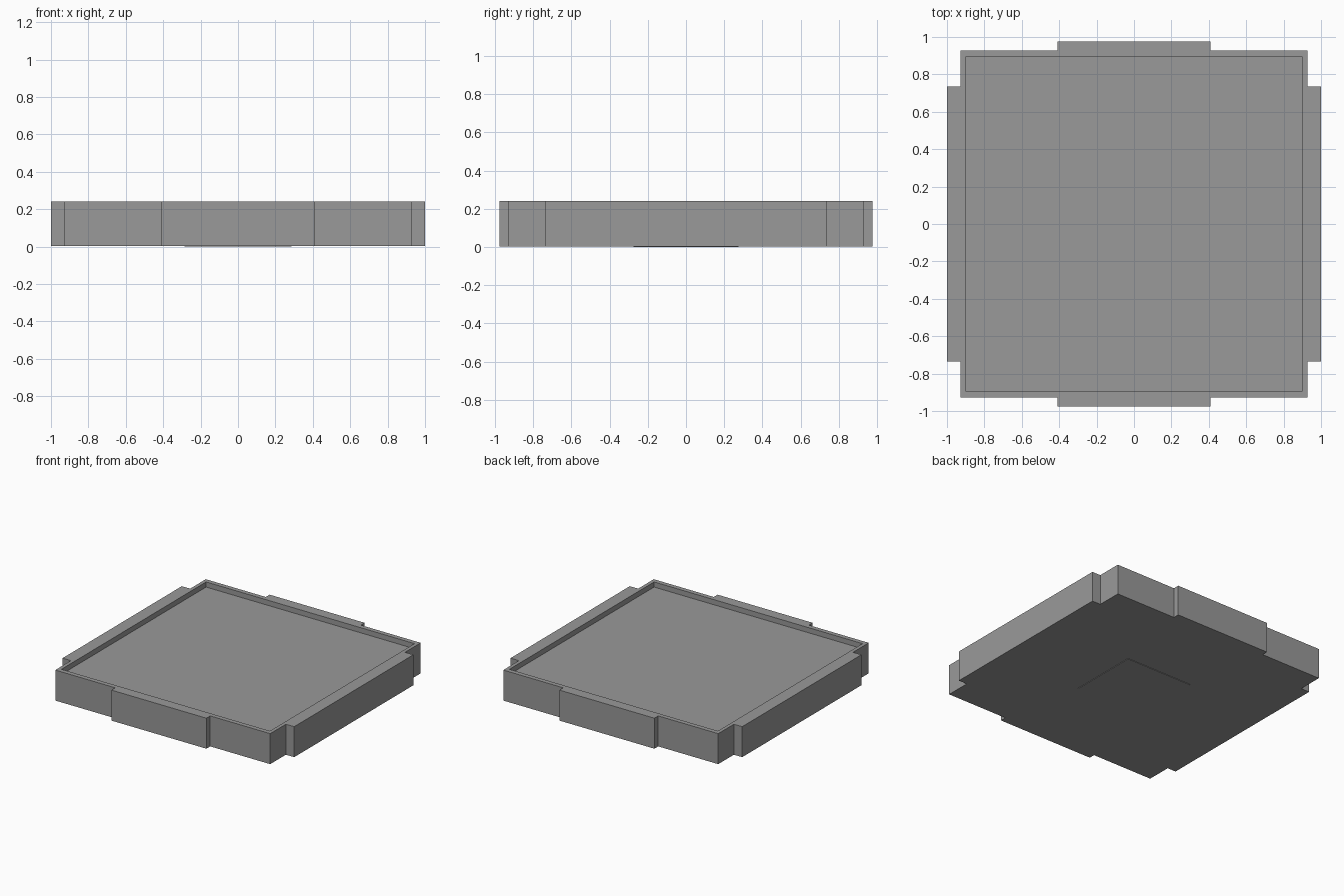
import bpy
import bmesh

if "Cube" in bpy.data.objects:
    bpy.data.objects.remove(bpy.data.objects["Cube"], do_unlink=True)

GREY = (0.32, 0.32, 0.32, 1.0)
BOTTOM, TOP, FLOOR = 0.004, 0.242, 0.202

grey = bpy.data.materials.new("plain grey")
grey.use_nodes = True
grey.diffuse_color = GREY
grey.node_tree.nodes["Principled BSDF"].inputs["Base Color"].default_value = GREY


def prism(name, outline, z0, z1):
    """Extrude a flat outline from z0 up to z1."""
    bm = bmesh.new()
    base = bm.faces.new([bm.verts.new((x, y, z0)) for x, y in outline])
    extruded = bmesh.ops.extrude_face_region(bm, geom=[base], use_keep_orig=True)
    for v in extruded["geom"]:
        if isinstance(v, bmesh.types.BMVert):
            v.co.z = z1
    bmesh.ops.recalc_face_normals(bm, faces=bm.faces)
    mesh = bpy.data.meshes.new(name)
    bm.to_mesh(mesh)
    bm.free()
    mesh.materials.append(grey)
    obj = bpy.data.objects.new(name, mesh)
    bpy.context.collection.objects.link(obj)
    return obj


def mirrored(quarter):
    """Complete a quarter outline, given from +x round to +y, on all four sides."""
    half = quarter + [(-x, y) for x, y in reversed(quarter)]
    return half + [(-x, -y) for x, y in half]


# Tray body with a shallow raised tab on every side
tray = prism("tray", mirrored([(1.0, 0.735), (0.928, 0.735), (0.928, 0.928),
                               (0.41, 0.928), (0.41, 0.975)]), BOTTOM, TOP)

# Shallow recess inside the rim
cutter = prism("recess_cutter", mirrored([(0.9, 0.892)]), FLOOR, TOP + 0.1)
cutter.hide_render = True
cutter.hide_viewport = True
cut = tray.modifiers.new("recess", "BOOLEAN")
cut.operation = "DIFFERENCE"
cut.solver = "EXACT"
cut.object = cutter

# Bake the recess into the tray, then drop the cutter
bpy.context.view_layer.update()
depsgraph = bpy.context.evaluated_depsgraph_get()
baked = bpy.data.meshes.new_from_object(tray.evaluated_get(depsgraph))
tray.modifiers.clear()
tray.data = baked
bpy.data.objects.remove(cutter, do_unlink=True)

# Thin square pad under the middle
prism("bottom_pad", mirrored([(0.285, 0.275)]), 0.0, BOTTOM)
